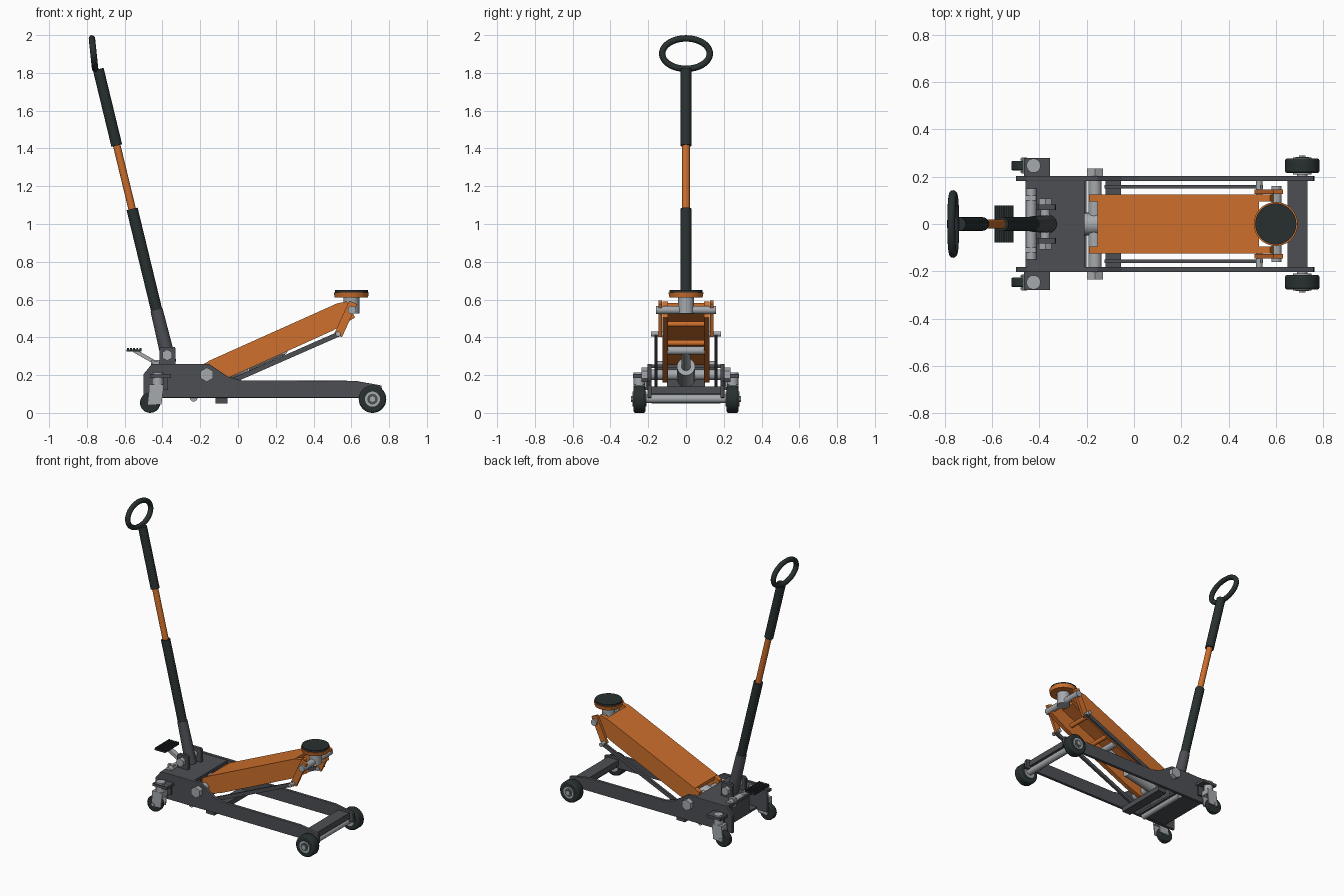
import bpy, bmesh, math
from mathutils import Vector, Matrix

cube = bpy.data.objects.get("Cube")
if cube:
    bpy.data.objects.remove(cube)


def material(name, rgb):
    m = bpy.data.materials.new(name)
    m.use_nodes = True
    m.diffuse_color = (*rgb, 1)
    m.node_tree.nodes["Principled BSDF"].inputs["Base Color"].default_value = (*rgb, 1)
    return m


GREY = material("frame_grey", (0.075, 0.078, 0.088))
ORANGE = material("orange_paint", (0.62, 0.16, 0.025))
BLACK = material("black_rubber", (0.022, 0.03, 0.03))
STEEL = material("bare_steel", (0.38, 0.4, 0.42))


def finish(name, bm, mat, bevel=0, smooth=False):
    bmesh.ops.recalc_face_normals(bm, faces=bm.faces)
    mesh = bpy.data.meshes.new(name)
    bm.to_mesh(mesh)
    bm.free()
    mesh.materials.append(mat)
    ob = bpy.data.objects.new(name, mesh)
    bpy.context.collection.objects.link(ob)
    if bevel:
        mod = ob.modifiers.new("Bevel", "BEVEL")
        mod.width = bevel
        mod.segments = 2
        mod.limit_method = "ANGLE"
    if smooth:
        bpy.ops.object.select_all(action="DESELECT")
        ob.select_set(True)
        bpy.context.view_layer.objects.active = ob
        bpy.ops.object.shade_smooth_by_angle(angle=math.radians(35))
    return ob


def box(name, x, y, z, mat, bevel=0):
    bm = bmesh.new()
    bmesh.ops.create_cube(bm, size=1)
    for v in bm.verts:
        v.co = [(a + b) / 2 + c * (b - a) for c, (a, b) in zip(v.co, (x, y, z))]
    return finish(name, bm, mat, bevel)


def rod(name, start, end, r, mat, sides=24, r2=None, bevel=0):
    a, b = Vector(start), Vector(end)
    turn = (b - a).to_track_quat("Z", "Y").to_matrix().to_4x4()
    bm = bmesh.new()
    bmesh.ops.create_cone(bm, cap_ends=True, segments=sides, radius1=r,
                          radius2=r if r2 is None else r2, depth=(b - a).length,
                          matrix=Matrix.Translation((a + b) / 2) @ turn)
    return finish(name, bm, mat, bevel, sides > 8)


def cross_rod(name, x, z, y0, y1, r, mat, sides=24, bevel=0):
    return rod(name, (x, y0, z), (x, y1, z), r, mat, sides, bevel=bevel)


def plate(name, profile, y0, y1, mat, bevel=0):
    """Side profile in x and z, given thickness along y."""
    bm = bmesh.new()
    face = bm.faces.new([bm.verts.new((x, y0, z)) for x, z in profile])
    new = bmesh.ops.extrude_face_region(bm, geom=[face])["geom"]
    bmesh.ops.translate(bm, vec=(0, y1 - y0, 0),
                        verts=[g for g in new if isinstance(g, bmesh.types.BMVert)])
    return finish(name, bm, mat, bevel)


def strip(a, b, w):
    """Outline of a flat bar between two points in x and z."""
    a, b = Vector(a), Vector(b)
    n = (b - a).normalized().orthogonal() * w / 2
    return [a + n, b + n, b - n, a - n]


RAIL = [(-0.5, 0.08), (-0.5, 0.205), (-0.455, 0.26), (-0.155, 0.26), (-0.05, 0.19),
        (0.02, 0.172), (0.62, 0.17), (0.76, 0.145), (0.765, 0.08)]
ARM_SIDE = [(-0.19, 0.255), (-0.155, 0.273), (0.53, 0.58), (0.575, 0.59), (0.62, 0.505),
            (0.5, 0.435), (-0.03, 0.195), (-0.13, 0.16), (-0.19, 0.17)]

# Parts that repeat on both sides
for side, s in (("right", -1), ("left", 1)):
    # Frame rail
    plate(f"{side}_rail", RAIL, s * 0.182, s * 0.203, GREY, 0.003)

    # Front wheel
    cross_rod(f"{side}_front_wheel", 0.712, 0.073, s * 0.215, s * 0.278, 0.073, BLACK, 32, 0.01)
    cross_rod(f"{side}_front_hub", 0.712, 0.073, s * 0.21, s * 0.282, 0.04, STEEL)
    cross_rod(f"{side}_front_hub_ring", 0.712, 0.073, s * 0.25, s * 0.284, 0.028, GREY)
    cross_rod(f"{side}_front_nut", 0.712, 0.073, s * 0.25, s * 0.29, 0.016, STEEL, 6)

    # Rear caster
    box(f"{side}_caster_bracket", (-0.465, -0.355), sorted((s * 0.19, s * 0.28)),
        (0.186, 0.205), GREY)
    box(f"{side}_caster_mount", (-0.44, -0.37), sorted((s * 0.2, s * 0.215)), (0.12, 0.2), GREY)
    rod(f"{side}_caster_stem", (-0.425, s * 0.247, 0.15), (-0.425, s * 0.247, 0.215), 0.03, STEEL)
    box(f"{side}_caster_crown", (-0.47, -0.395), sorted((s * 0.217, s * 0.277)),
        (0.115, 0.15), STEEL)
    for k, y in enumerate((0.217, 0.269)):
        plate(f"{side}_caster_fork_{k}", [(-0.47, 0.13), (-0.395, 0.13), (-0.405, 0.045),
              (-0.48, 0.04)], s * y, s * (y + 0.008), STEEL)
    cross_rod(f"{side}_caster_wheel", -0.465, 0.054, s * 0.227, s * 0.267, 0.054, BLACK, 24, 0.006)
    cross_rod(f"{side}_caster_axle", -0.465, 0.054, s * 0.213, s * 0.281, 0.014, STEEL, 6)

    # Arm side and parallel link bar
    plate(f"{side}_arm_side", ARM_SIDE, s * 0.095, s * 0.125, ORANGE)
    plate(f"{side}_saddle_link", strip((0.61, 0.585), (0.53, 0.41), 0.045),
          s * 0.128, s * 0.146, ORANGE)
    plate(f"{side}_link_bar", strip((-0.12, 0.13), (0.54, 0.42), 0.026),
          s * 0.15, s * 0.166, GREY)
    cross_rod(f"{side}_link_pin", 0.53, 0.418, s * 0.12, s * 0.185, 0.014, STEEL, 12)

    # Hex nuts on the arm pivot
    cross_rod(f"{side}_pivot_nut", -0.165, 0.202, s * 0.203, s * 0.235, 0.038, STEEL, 6)

    # Handle bracket
    plate(f"{side}_handle_bracket", [(-0.415, 0.25), (-0.415, 0.34), (-0.405, 0.35),
          (-0.335, 0.35), (-0.33, 0.34), (-0.33, 0.25)], s * 0.06, s * 0.082, GREY)
    cross_rod(f"{side}_handle_nut", -0.375, 0.306, s * 0.082, s * 0.108, 0.03, STEEL, 6)
    box(f"{side}_pedal_bearing", (-0.46, -0.415), sorted((s * 0.1, s * 0.12)), (0.22, 0.28), STEEL)

# Chassis cross members
box("rear_deck", (-0.46, -0.21), (-0.183, 0.183), (0.238, 0.256), GREY)
box("pump_body", (-0.42, -0.22), (-0.1, 0.1), (0.1, 0.24), GREY)
box("rear_floor", (-0.42, -0.2), (-0.183, 0.183), (0.085, 0.1), GREY)
box("middle_cross_plate", (-0.12, -0.055), (-0.183, 0.183), (0.05, 0.085), GREY)
box("front_cross_plate", (0.65, 0.735), (-0.183, 0.183), (0.1, 0.14), GREY)
cross_rod("front_axle", 0.712, 0.075, -0.22, 0.22, 0.022, STEEL)
cross_rod("lower_cross_rod", -0.235, 0.08, -0.183, 0.183, 0.02, STEEL)
cross_rod("arm_pivot_shaft", -0.165, 0.202, -0.205, 0.205, 0.028, STEEL)

# Lift arm
plate("arm_top", [(-0.155, 0.275), (0.53, 0.582), (0.53, 0.56), (-0.155, 0.253)],
      -0.125, 0.125, ORANGE)
cross_rod("arm_cross_bar", 0.45, 0.47, -0.1, 0.1, 0.015, ORANGE)
cross_rod("arm_rear_cross_bar", 0.3, 0.37, -0.1, 0.1, 0.015, ORANGE)
cross_rod("ram_pin", 0.24, 0.33, -0.1, 0.1, 0.022, STEEL)
rod("ram_cylinder", (-0.24, 0, 0.18), (0.05, 0, 0.245), 0.048, STEEL)
rod("ram_piston", (0.05, 0, 0.245), (0.24, 0, 0.33), 0.024, STEEL)

# Saddle
cross_rod("saddle_pivot", 0.603, 0.545, -0.16, 0.16, 0.022, STEEL)
rod("saddle_post", (0.6, 0, 0.525), (0.6, 0, 0.615), 0.042, STEEL)
rod("saddle_dish", (0.6, 0, 0.612), (0.6, 0, 0.638), 0.088, ORANGE, 40, 0.093)
rod("saddle_pad", (0.6, 0, 0.636), (0.6, 0, 0.651), 0.087, BLACK, 40)

# Foot pedal
cross_rod("pedal_shaft", -0.435, 0.252, -0.15, 0.15, 0.022, STEEL)
plate("pedal_lever", strip((-0.55, 0.33), (-0.43, 0.262), 0.02), -0.018, 0.018, STEEL)
box("pedal_pad", (-0.59, -0.51), (-0.078, 0.078), (0.326, 0.336), BLACK)
for i in range(5):
    x = -0.588 + i * 0.0165
    box(f"pedal_ridge_{i}", (x, x + 0.01), (-0.078, 0.078), (0.336, 0.344), BLACK)


# Handle
def along(z):
    return (-0.43 - 0.242 * (z - 0.54), 0, z)


cross_rod("handle_pin", -0.375, 0.306, -0.085, 0.085, 0.02, STEEL)
rod("handle_socket", along(0.265), along(0.545), 0.038, GREY, r2=0.033)
rod("handle_lower_sleeve", along(0.535), along(1.08), 0.03, BLACK)
rod("handle_tube", along(1.06), along(1.44), 0.02, ORANGE)
rod("handle_grip", along(1.415), along(1.82), 0.029, BLACK)

# Oval hand ring, leaning slightly back
bm = bmesh.new()
rings, sides, tube = 48, 12, 0.017
grid = []
for i in range(rings):
    a = math.tau * i / rings
    centre = Vector((0, 0.126 * math.cos(a), 0.081 * math.sin(a)))
    out = Vector((0, 0.081 * math.cos(a), 0.126 * math.sin(a))).normalized()
    grid.append([bm.verts.new(centre + tube * (out * math.cos(b) + Vector((math.sin(b), 0, 0))))
                 for b in (math.tau * j / sides for j in range(sides))])
for i in range(rings):
    for j in range(sides):
        k, n = (i + 1) % rings, (j + 1) % sides
        bm.faces.new((grid[i][j], grid[k][j], grid[k][n], grid[i][n]))
bmesh.ops.rotate(bm, verts=bm.verts, matrix=Matrix.Rotation(math.radians(-6), 3, "Y"))
bmesh.ops.translate(bm, verts=bm.verts, vec=(-0.765, 0, 1.902))
finish("handle_ring", bm, BLACK, smooth=True)
